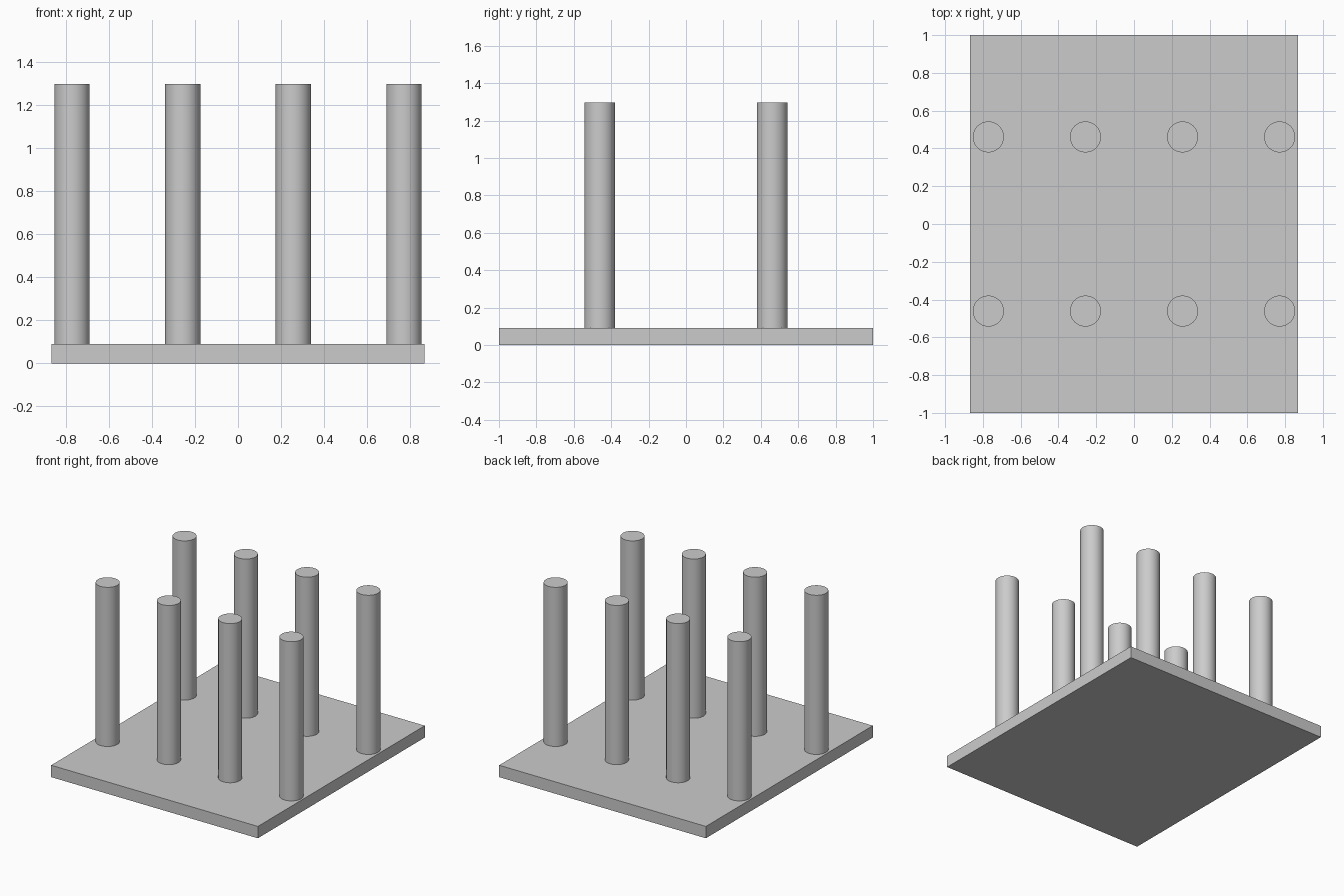
import bpy
import math

# Remove the default cube
cube = bpy.data.objects.get("Cube")
if cube:
    bpy.data.objects.remove(cube, do_unlink=True)

GREY = (0.6, 0.6, 0.6, 1.0)
BASE_SIZE = (1.734, 2.0, 0.09)
TOP = 1.297
RADIUS = 0.082

# Single plain material
grey = bpy.data.materials.new("plain grey")
grey.diffuse_color = GREY
grey.use_nodes = True
grey.node_tree.nodes["Principled BSDF"].inputs["Base Color"].default_value = GREY

# Base slab
base_top = BASE_SIZE[2]
bpy.ops.mesh.primitive_cube_add(size=1, location=(0, 0, base_top / 2))
slab = bpy.context.object
slab.name = "base_slab"
slab.scale = BASE_SIZE
bpy.ops.object.transform_apply(location=False, rotation=False, scale=True)
slab.data.materials.append(grey)


def add_column(name, x, y):
    """Round post standing on the slab."""
    height = TOP - base_top
    bpy.ops.mesh.primitive_cylinder_add(
        vertices=64, radius=RADIUS, depth=height,
        location=(x, y, base_top + height / 2))
    column = bpy.context.object
    column.name = name
    column.data.materials.append(grey)
    bpy.ops.object.shade_smooth_by_angle(angle=math.radians(30))


# Two rows of four evenly spaced columns
SPACING = 0.514
for row, y in (("front", -0.461), ("back", 0.461)):
    for i in range(4):
        add_column(f"{row}_column_{i + 1}", (i - 1.5) * SPACING, y)
